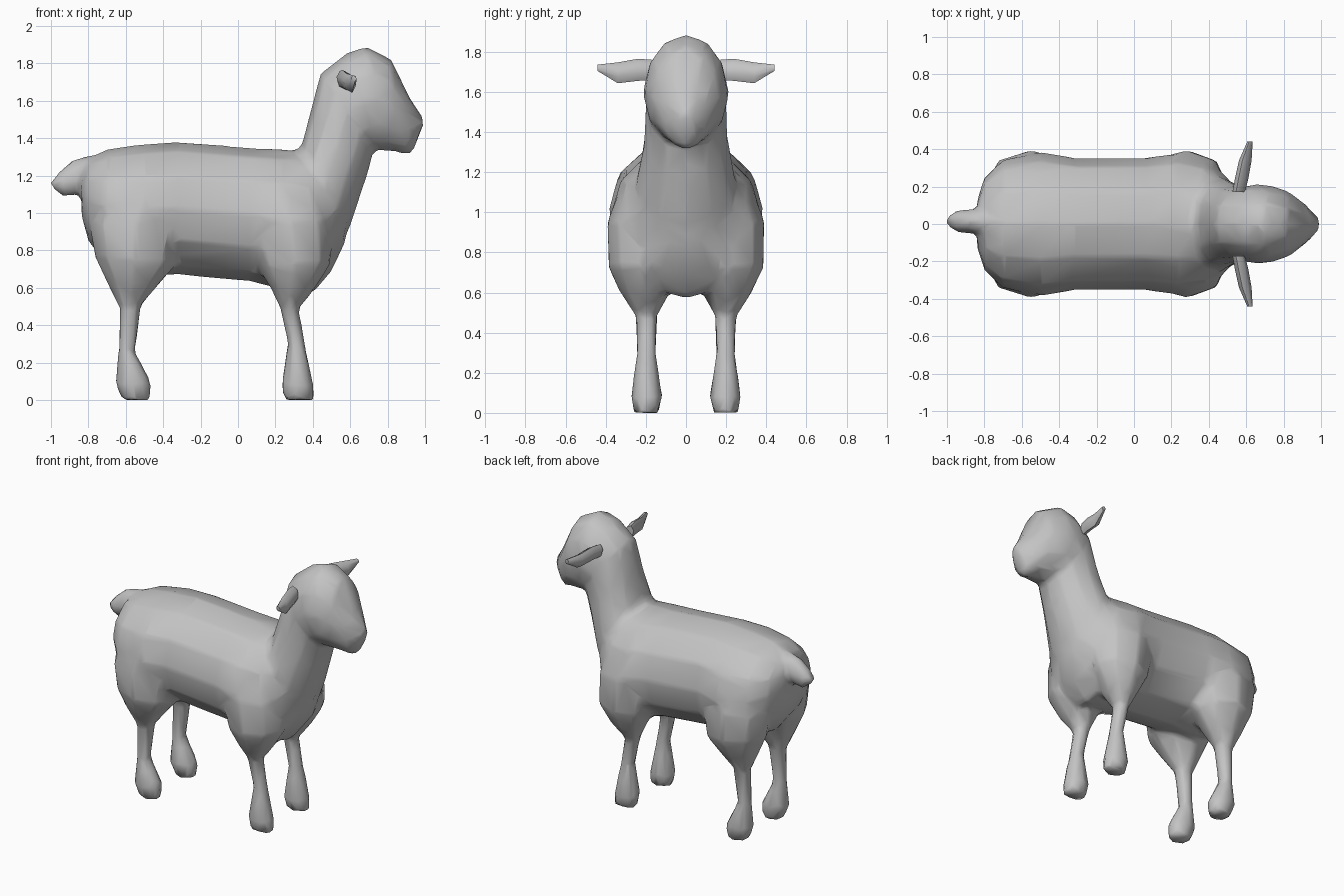
import bpy, bmesh, math
from mathutils import Vector

if "Cube" in bpy.data.objects:
    bpy.data.objects.remove(bpy.data.objects["Cube"], do_unlink=True)

wool = bpy.data.materials.new("plain grey")
wool.diffuse_color = (0.55, 0.55, 0.55, 1)
wool.use_nodes = True
wool.node_tree.nodes["Principled BSDF"].inputs["Base Color"].default_value = (0.55, 0.55, 0.55, 1)


def loft(bm, rings, sides):
    """Skin a list of (centre, half axis, half axis) rings and cap both ends."""
    loops = []
    for c, a, b in rings:
        angles = [2 * math.pi * i / sides for i in range(sides)]
        loops.append([bm.verts.new(c + a * math.cos(t) + b * math.sin(t)) for t in angles])
    new = [bm.faces.new(loops[0]), bm.faces.new(loops[-1][::-1])]
    for lo, hi in zip(loops, loops[1:]):
        for i in range(sides):
            j = (i + 1) % sides
            new.append(bm.faces.new((lo[i], hi[i], hi[j], lo[j])))
    bmesh.ops.recalc_face_normals(bm, faces=new)


def profile(bm, sections, y=0, sides=12):
    """Loft from outline pairs: x, z of one edge, x, z of the other, half width."""
    rings = []
    for x1, z1, x2, z2, w in sections:
        p, q = Vector((x1, y, z1)), Vector((x2, y, z2))
        rings.append(((p + q) / 2, (p - q) / 2, Vector((0, w, 0))))
    loft(bm, rings, sides)


def finish(bm, name):
    mesh = bpy.data.meshes.new(name)
    bm.to_mesh(mesh)
    bm.free()
    mesh.materials.append(wool)
    ob = bpy.data.objects.new(name, mesh)
    bpy.context.collection.objects.link(ob)
    mesh.shade_smooth()
    return ob


bm = bmesh.new()
# Barrel of the body, rump to chest
profile(bm, [
    (-.84, 1.22, -.835, .98, .13), (-.80, 1.29, -.80, .85, .25),
    (-.70, 1.34, -.70, .72, .345), (-.50, 1.37, -.50, .66, .385),
    (-.32, 1.38, -.32, .67, .355), (.07, 1.35, .06, .635, .355),
    (.23, 1.34, .25, .59, .38), (.38, 1.33, .40, .57, .345),
    (.48, 1.30, .50, .69, .26), (.57, 1.20, .575, .85, .13)])
# Neck rising into the head and muzzle
profile(bm, [
    (.18, 1.22, .48, .68, .30), (.34, 1.36, .60, .93, .25),
    (.39, 1.55, .68, 1.17, .21), (.44, 1.745, .73, 1.34, .20),
    (.58, 1.855, .75, 1.335, .215), (.69, 1.89, .79, 1.33, .205),
    (.82, 1.82, .85, 1.325, .17), (.92, 1.615, .905, 1.31, .11),
    (1.0, 1.495, .935, 1.33, .045)])
# Tail
profile(bm, [
    (-.70, 1.33, -.72, 1.15, .06), (-.88, 1.29, -.84, 1.10, .065),
    (-.95, 1.23, -.93, 1.08, .065), (-1.005, 1.17, -.99, 1.13, .03)], .015, 8)
# Legs, hoof up to thigh and shoulder
hind = [
    (-.62, 0, -.465, 0, .065), (-.66, .09, -.46, .09, .08),
    (-.64, .27, -.55, .26, .05), (-.635, .49, -.515, .51, .058),
    (-.70, .62, -.42, .62, .125), (-.77, .77, -.33, .72, .18),
    (-.80, .95, -.30, .95, .19), (-.72, 1.15, -.38, 1.15, .13)]
front = [
    (.245, 0, .415, 0, .065), (.23, .08, .405, .08, .08),
    (.265, .30, .36, .30, .05), (.225, .49, .325, .49, .058),
    (.17, .60, .41, .59, .125), (.10, .72, .50, .73, .18),
    (.05, .95, .50, .95, .19), (.12, 1.15, .42, 1.15, .13)]
lean = [.197, .197, .197, .197, .205, .21, .205, .19]
for side in (-1, 1):
    for leg in (hind, front):
        rings = []
        for (x1, z1, x2, z2, w), y in zip(leg, lean):
            p, q = Vector((x1, side * y, z1)), Vector((x2, side * y, z2))
            rings.append(((p + q) / 2, (p - q) / 2, Vector((0, w, 0))))
        loft(bm, rings, 8)
body = finish(bm, "body")

# Blend the parts into one skin, then bring it down to a low-poly surface
remesh = body.modifiers.new("blend", 'REMESH')
remesh.mode = 'VOXEL'
remesh.voxel_size = 0.02
remesh.use_smooth_shade = True
relax = body.modifiers.new("relax", 'SMOOTH')
relax.factor = 0.5
relax.iterations = 5
reduce = body.modifiers.new("reduce", 'DECIMATE')
reduce.ratio = 0.06

# Ears, thin leaves pointing out sideways
for side, name in ((1, "left_ear"), (-1, "right_ear")):
    bm = bmesh.new()
    rings = []
    for x, y, z, h, t in ((.56, .17, 1.71, .05, .03), (.575, .24, 1.71, .055, .032),
                          (.595, .34, 1.695, .052, .03), (.62, .44, 1.72, .016, .014)):
        rings.append((Vector((x, side * y, z)), Vector((-.3 * h, 0, h)), Vector((t, 0, .3 * t))))
    loft(bm, rings, 6)
    ear = finish(bm, name)
    bpy.ops.object.select_all(action='DESELECT')
    ear.select_set(True)
    bpy.context.view_layer.objects.active = ear
    bpy.ops.object.shade_smooth_by_angle(angle=math.radians(60))
